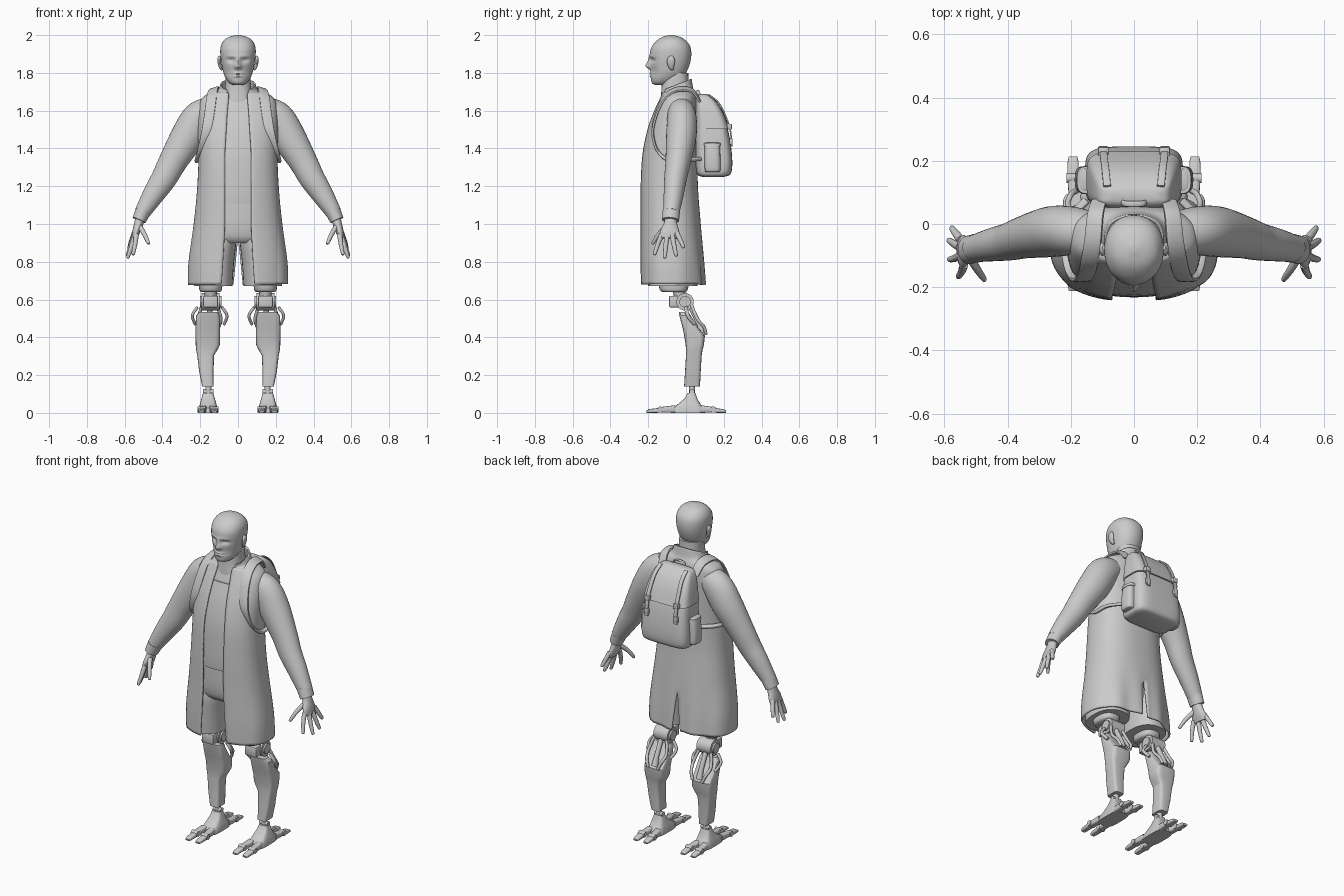
import bpy, bmesh
from math import sin, cos, pi, asin, exp, copysign
from mathutils import Vector


def smooth(rows, k):
    """Catmull-Rom interpolation of rows of numbers, k steps per segment."""
    out = []
    for i in range(len(rows) - 1):
        a, b, c, d = (rows[min(max(i + j, 0), len(rows) - 1)] for j in (-1, 0, 1, 2))
        for s in range(k):
            t = s / k
            out.append([.5 * (2*q + (r-p)*t + (2*p-5*q+4*r-w)*t*t + (3*q-p-3*r+w)*t**3)
                        for p, q, r, w in zip(a, b, c, d)])
    return out + [list(rows[-1])]


def ring(z, hx, yf, yb, cx=0, gap=0, tilt=0, n=2.4, N=48):
    """Horizontal superellipse, optionally open at the front."""
    pw = lambda v: copysign(abs(v) ** (2 / n), v)
    cy, hy = (yf + yb) / 2, (yb - yf) / 2
    t0 = asin((gap / hx) ** (n / 2)) if gap > 0 else 0
    pts = []
    for i in range(N + (1 if gap > 0 else 0)):
        t = t0 + (2 * pi - 2 * t0) * i / N
        y = cy - hy * pw(cos(t))
        pts.append(Vector((cx + hx * pw(sin(t)), y, z + tilt * (y - cy))))
    return pts


def finish(name, bm, mirror=False, angle=40):
    bmesh.ops.recalc_face_normals(bm, faces=bm.faces)
    me = bpy.data.meshes.new(name)
    bm.to_mesh(me)
    bm.free()
    ob = bpy.data.objects.new(name, me)
    bpy.context.collection.objects.link(ob)
    if mirror:
        ob.modifiers.new("mirror", 'MIRROR').use_mirror_merge = False
    bpy.ops.object.select_all(action='DESELECT')
    ob.select_set(True)
    bpy.context.view_layer.objects.active = ob
    bpy.ops.object.shade_smooth_by_angle(angle=angle * pi / 180)
    return ob


def skin(rings, closed=True, caps=True):
    bm = bmesh.new()
    vs = [[bm.verts.new(p) for p in r] for r in rings]
    n = len(vs[0])
    for a, b in zip(vs, vs[1:]):
        for i in range(n if closed else n - 1):
            j = (i + 1) % n
            bm.faces.new((a[i], a[j], b[j], b[i]))
    if closed and caps:
        bm.faces.new(vs[0])
        bm.faces.new(vs[-1])
    return bm


def stack(name, rows, k=4, mirror=False, angle=40, **kw):
    """Body from (z, half width, front y, back y[, centre x]) rows."""
    return finish(name, skin([ring(*r, **kw) for r in smooth(rows, k)]), mirror, angle)


def tube(name, rows, ref=(0, 1, 0), k=5, N=16, n=2, mirror=True):
    """Sweep an ellipse along (x, y, z, radius u, radius v) rows."""
    rows = smooth(rows, k)
    P = [Vector(r[:3]) for r in rows]
    pw = lambda v: copysign(abs(v) ** (2 / n), v)
    rings = []
    for i, r in enumerate(rows):
        t = (P[min(i + 1, len(P) - 1)] - P[max(i - 1, 0)]).normalized()
        u = Vector(ref)
        u = (u - u.dot(t) * t).normalized()
        v = t.cross(u)
        rings.append([P[i] + u * r[3] * pw(cos(2*pi*j/N)) + v * r[4] * pw(sin(2*pi*j/N)) for j in range(N)])
    return finish(name, skin(rings), mirror, 45)


def box(name, lo, hi, bevel=.005, mirror=True):
    bm = bmesh.new()
    bmesh.ops.create_cube(bm, size=1)
    for v in bm.verts:
        v.co = [l + (h - l) * (c + .5) for l, h, c in zip(lo, hi, v.co)]
    bmesh.ops.bevel(bm, geom=bm.edges, offset=bevel, segments=2, affect='EDGES', profile=.5)
    return finish(name, bm, mirror)


# Head with face features pushed in and out of a lofted skull
bm = skin([ring(*r, n=2.15, N=96) for r in smooth([
    (1.735, .025, -.16, -.11), (1.746, .045, -.18, -.07), (1.77, .064, -.186, -.03), (1.80, .077, -.187, 0),
    (1.84, .086, -.188, .018), (1.88, .092, -.19, .027), (1.92, .094, -.188, .027), (1.95, .088, -.174, .017),
    (1.975, .072, -.15, -.006), (1.99, .048, -.125, -.03), (2.0, .012, -.09, -.065)], 8)])
face = [(0, 1.836, .011, .011, -.02), (0, 1.858, .009, .02, -.013), (.036, 1.868, .016, .009, .012),
        (.032, 1.887, .022, .007, -.004), (0, 1.797, .02, .004, -.007), (0, 1.783, .018, .004, -.007),
        (0, 1.79, .024, .002, .004), (.014, 1.832, .006, .006, -.006), (.05, 1.805, .018, .02, .006)]
for v in bm.verts:
    if v.co.y < -.1:
        x, z = abs(v.co.x), v.co.z
        v.co.y += sum(d * exp(-((x - a) / s) ** 2 / 2 - ((z - b) / q) ** 2 / 2) for a, b, s, q, d in face)
finish("head", bm, angle=60)
tube("ear", [(.086, -.07, 1.818, .008, .006), (.093, -.077, 1.83, .014, .008), (.099, -.08, 1.855, .021, .009),
             (.1, -.078, 1.875, .019, .009), (.095, -.075, 1.888, .008, .006)])
stack("neck", [(1.58, .11, -.14, .03), (1.66, .085, -.135, .03), (1.71, .07, -.13, .015),
               (1.80, .066, -.125, .012)])

# Long open coat with a standing collar and a split at the back hem
coat = [(.68, .266, -.243, .10, 0, .088, 0), (.80, .262, -.245, .093, 0, .08, 0), (1.0, .235, -.245, .078, 0, .07, 0),
        (1.18, .217, -.245, .064, 0, .07, 0), (1.36, .209, -.236, .06, 0, .07, 0), (1.5, .213, -.207, .06, 0, .062, 0),
        (1.6, .21, -.17, .06, 0, .056, 0), (1.66, .195, -.142, .055, 0, .05, 0), (1.692, .155, -.128, .048, 0, .05, 0),
        (1.708, .108, -.122, .038, 0, .055, .15), (1.738, .093, -.127, .03, 0, .066, .38)]
bm = skin([ring(*r, N=72) for r in smooth(coat, 5)], closed=False)
slit = lambda v: abs(v.co.x) < 1e-4 and v.co.y > 0 and v.co.z < .93
bmesh.ops.split_edges(bm, edges=[e for e in bm.edges if all(slit(v) for v in e.verts)])
for v in [v for v in bm.verts if slit(v)]:
    side = sum(copysign(1, f.calc_center_median().x) for f in v.link_faces)
    v.co.x += copysign(min(abs(side), 1), side) * (.93 - v.co.z) * .1
# soft waves along the hem
for v in bm.verts:
    if v.co.z < 1 and v.co.y > -.2:
        v.co.y += .02 * (1 - v.co.z) * sin(v.co.x * 45)
        v.co.z -= .03 * max(0, .75 - v.co.z) * sin(v.co.x * 20)
sol = finish("coat", bm, angle=50).modifiers.new("cloth", 'SOLIDIFY')
sol.thickness, sol.offset = .009, -1

# Shirt with scooped neck, shorts
stack("shirt", [(1.105, .205, -.23, .05)] + [(z, h - .013, f + .013, b - .013) for z, h, f, b, *_ in coat[3:6]]
      + [(1.605, .185, -.157, .045)], angle=50)
stack("chest", [(1.5, .18, -.185, .04), (1.6, .18, -.152, .04), (1.66, .15, -.13, .035), (1.69, .09, -.115, .02)])
stack("shorts_hips", [(.9, .19, -.19, .05), (.93, .21, -.212, .06), (1.0, .21, -.222, .06), (1.13, .198, -.222, .05)])
stack("shorts_leg", [(.672, .102, -.2, .06, .132), (.8, .105, -.21, .065, .126), (.9, .1, -.213, .062, .11),
                     (.97, .09, -.2, .055, .1)], mirror=True)

# Sleeves, cuffs and hands
tube("sleeve", [(.14, -.03, 1.6, .07, .075), (.205, -.022, 1.56, .078, .09), (.265, -.025, 1.465, .08, .09),
                (.345, -.042, 1.33, .067, .075), (.39, -.055, 1.245, .06, .068), (.445, -.065, 1.16, .053, .058),
                (.507, -.078, 1.06, .043, .042)], N=32)
tube("cuff", [(.5, -.077, 1.072, .046, .042), (.524, -.082, 1.02, .045, .037)], k=1, N=32)
tube("palm", [(.515, -.08, 1.04, .03, .026), (.526, -.082, 1.0, .036, .024), (.54, -.086, .955, .052, .02),
              (.549, -.088, .925, .046, .013)], N=24)
for nm, a, m, b in [("index", (.538, -.128, .945), (.545, -.15, .89), (.555, -.166, .842)),
                    ("middle", (.547, -.1, .94), (.566, -.108, .875), (.583, -.112, .825)),
                    ("ring", (.551, -.073, .94), (.57, -.062, .88), (.585, -.052, .835)),
                    ("little", (.548, -.05, .955), (.565, -.028, .91), (.576, -.013, .878)),
                    ("thumb", (.52, -.105, .985), (.495, -.145, .945), (.475, -.174, .9))]:
    tube(nm + "_finger", [(*a, .014, .014), (*m, .012, .012), (*b, .009, .009),
                          (*(Vector(b) + (Vector(b) - Vector(m)) * .13), .003, .003)], ref=(1, .3, 0), k=4, N=10)

# Backpack with flap, pockets, straps and buckles
pack = [(1.25, .125, .085, .2), (1.262, .148, .06, .234), (1.31, .155, .052, .245), (1.4, .15, .05, .24),
        (1.5, .142, .05, .222), (1.58, .13, .05, .192), (1.64, .115, .05, .156), (1.672, .098, .055, .12),
        (1.684, .07, .068, .1)]
stack("backpack", pack, n=4.5, N=64)
stack("backpack_flap", [(z + .004, h + .008, f + .002, b + .008) for z, h, f, b in pack[4:]], n=4.5, N=64)
stack("side_pocket", [(1.275, .02, .11, .17, .155), (1.285, .03, .1, .182, .156), (1.35, .034, .098, .182, .153),
                      (1.42, .03, .1, .178, .148), (1.432, .022, .11, .17, .145)], mirror=True, n=3, N=32)
stack("pocket_rim", [(1.412, .036, .094, .184, .147), (1.43, .034, .096, .182, .146)], k=1, mirror=True, n=3, N=32)
tube("flap_strap", [(.085, .12, 1.685, .012, .004), (.09, .17, 1.645, .012, .004), (.095, .206, 1.58, .012, .004),
                    (.097, .234, 1.5, .012, .004), (.098, .242, 1.41, .012, .004)], ref=(1, 0, 0), N=12, n=5)
box("strap_buckle", (.08, .215, 1.5), (.114, .243, 1.53))
box("lower_buckle", (.082, .23, 1.42), (.114, .247, 1.455))
tube("carry_handle", [(-.04, .07, 1.675, .009, .004), (-.03, .065, 1.698, .009, .004), (0, .063, 1.705, .009, .004),
                      (.03, .065, 1.698, .009, .004), (.04, .07, 1.675, .009, .004)], mirror=False)
tube("shoulder_strap", [(.11, .075, 1.65, .025, .006), (.122, .03, 1.707, .027, .007), (.13, -.05, 1.712, .028, .007),
                        (.14, -.115, 1.668, .028, .007), (.152, -.158, 1.58, .027, .007), (.17, -.176, 1.48, .025, .007),
                        (.198, -.147, 1.385, .02, .007), (.217, -.08, 1.335, .012, .009), (.205, .01, 1.34, .012, .009),
                        (.15, .075, 1.345, .012, .009)], ref=(1, 0, -.35), n=4, k=6)

# Mechanical lower legs
stack("leg_socket", [(.64, .05, -.125, -.005, .145), (.655, .06, -.14, .01, .145), (.72, .065, -.15, .02, .143)],
      mirror=True)
tube("knee_barrel", [(.098, -.005, .588, .046, .046), (.192, -.005, .588, .046, .046)], k=1, N=40)
tube("knee_disc", [(.088, -.005, .588, .03, .03), (.202, -.005, .588, .03, .03)], k=1, N=32)
tube("knee_post", [(.145, -.03, .6, .03, .03), (.145, -.04, .67, .035, .035)], k=1)
box("knee_guard", (.106, -.09, .558), (.184, -.02, .62), .008)
stack("shin", [(.535, .05, -.038, .012, .155), (.515, .062, -.035, .025, .16), (.45, .065, -.018, .065, .16),
               (.41, .065, -.01, .1, .16), (.36, .064, -.002, .095, .16), (.335, .057, 0, .088, .165),
               (.305, .045, 0, .083, .171), (.22, .038, -.005, .078, .168), (.14, .03, -.01, .074, .16)],
      k=1, mirror=True, n=4.5, N=24, angle=25)
for dx in (-.04, .04):
    x = .15 + dx
    tube("knee_rod", [(x, .03, .57, .009, .009), (x + dx * .3, .045, .53, .009, .009),
                      (x + dx * .5, .065, .49, .009, .009), (x + dx * .2, .095, .455, .009, .009),
                      (x - dx * .2, .106, .415, .009, .009)], ref=(1, 0, 0), N=10)
    tube("side_link", [(x + dx * .6, 0, .56, .008, .01), (x + dx * 1.3, .01, .515, .008, .01),
                       (x + dx * .9, .045, .47, .008, .01)], ref=(1, 0, 0), N=10)
tube("knee_piston", [(.15, .025, .56, .014, .014), (.15, .07, .47, .014, .014), (.15, .085, .42, .02, .02)],
     ref=(1, 0, 0), k=1)

# Ankles and splayed feet
tube("ankle", [(.157, .032, .09, .016, .016), (.157, .032, .15, .016, .016)], k=1)
tube("ankle_pin", [(.13, .032, .112, .014, .014), (.184, .032, .112, .014, .014)], k=1)
stack("foot", [(0, .05, -.08, .1, .158), (.025, .05, -.075, .095, .158), (.045, .044, -.045, .078, .158),
               (.075, .036, -.008, .06, .158), (.105, .027, .008, .05, .158)],
      k=1, mirror=True, n=4, N=24, angle=25)
for x in (.132, .186):
    for d, y0, y1, y2 in ((-1, .06, .135, .21), (1, .08, .145, .212)):
        out = (x - .159) * .25
        tube("toe_base", [(x, d * y0, .02, .02, .02), (x + out, d * y1, .017, .018, .014)],
             ref=(1, 0, 0), k=1, n=4)
        tube("toe_knuckle", [(x + out - .021, d * y1, .018, .016, .016), (x + out + .021, d * y1, .018, .016, .016)], k=1)
        tube("toe_tip", [(x + out, d * y1, .014, .019, .013), (x + out, d * (y2 - .015), .01, .017, .01),
                         (x + out, d * y2, .006, .014, .006)], ref=(1, 0, 0), k=1, n=4)
